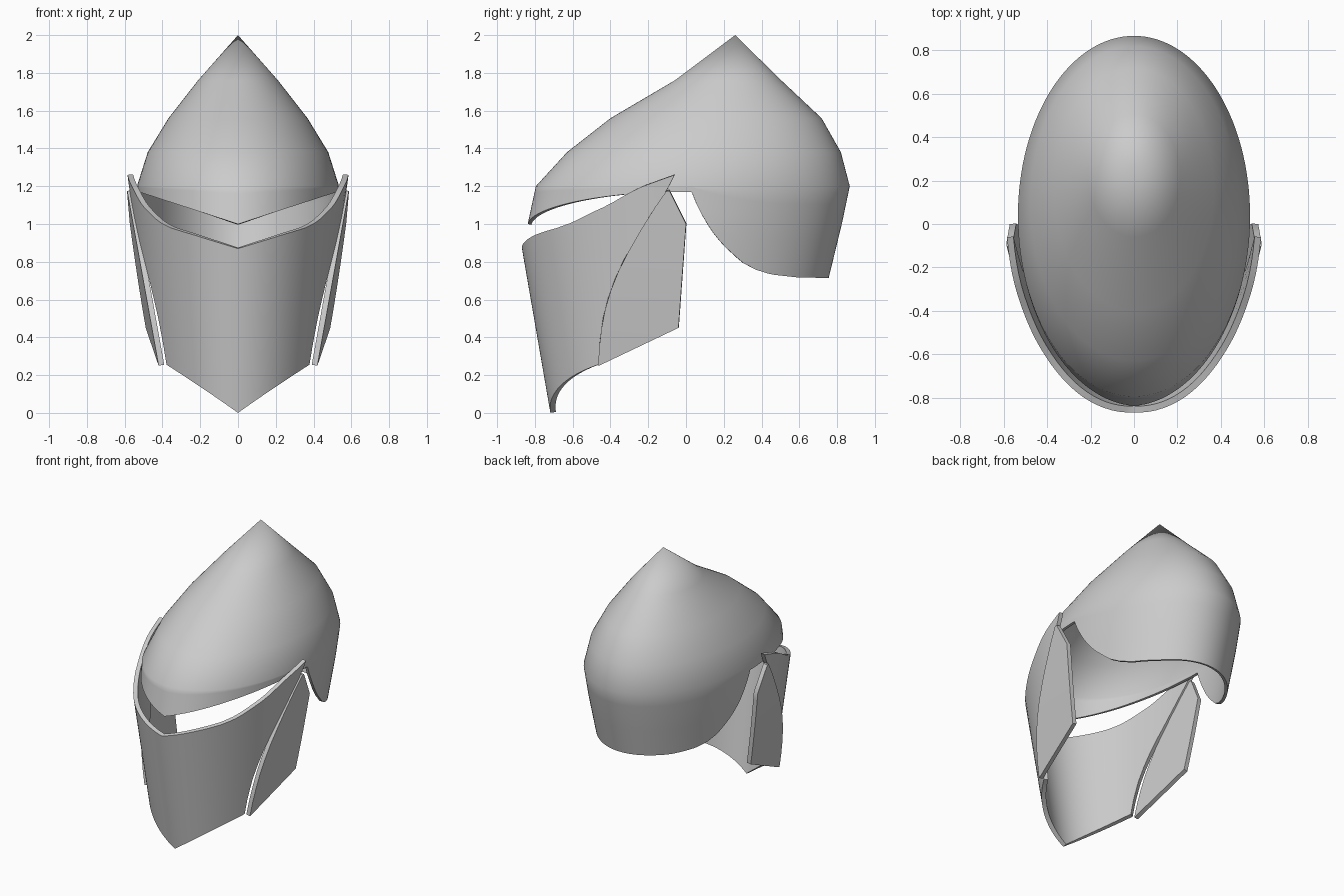
import bpy, bmesh
from math import sin, cos, acos, asin, pi, radians, degrees, sqrt

if "Cube" in bpy.data.objects:
    bpy.data.objects.remove(bpy.data.objects["Cube"])


def table(pts, t):
    """Piecewise linear lookup in a list of (key, value)."""
    if t <= pts[0][0]:
        return pts[0][1]
    for (a, va), (b, vb) in zip(pts, pts[1:]):
        if t <= b:
            return va + (vb - va) * (t - a) / (b - a)
    return pts[-1][1]


def sheet(name, rows, thickness):
    """Skin a grid of points, face it outward and thicken it inward."""
    bm = bmesh.new()
    grid = [[bm.verts.new(p) for p in row] for row in rows]
    for r0, r1 in zip(grid, grid[1:]):
        for i in range(len(r0) - 1):
            bm.faces.new((r0[i], r0[i + 1], r1[i + 1], r1[i]))
    bmesh.ops.remove_doubles(bm, verts=bm.verts, dist=0.0005)
    bm.normal_update()
    out = sum(f.calc_area() * (f.normal.x * f.calc_center_median().x
              + f.normal.y * f.calc_center_median().y) for f in bm.faces)
    if out < 0:
        bmesh.ops.reverse_faces(bm, faces=bm.faces)
    mesh = bpy.data.meshes.new(name)
    bm.to_mesh(mesh)
    bm.free()
    obj = bpy.data.objects.new(name, mesh)
    bpy.context.collection.objects.link(obj)
    bpy.ops.object.select_all(action='DESELECT')
    obj.select_set(True)
    bpy.context.view_layer.objects.active = obj
    mod = obj.modifiers.new("thickness", 'SOLIDIFY')
    mod.thickness, mod.offset = thickness, -1
    bpy.ops.object.modifier_apply(modifier=mod.name)
    bpy.ops.object.shade_smooth_by_angle(angle=radians(35))
    return obj


# Skull dome: elliptical rings (z, front y, back y, half width)
LEVELS = [(0.70, -0.87, 0.752, 0.50), (1.0, -0.838, 0.825, 0.527),
          (1.2, -0.795, 0.867, 0.535), (1.38, -0.63, 0.82, 0.478),
          (1.56, -0.40, 0.718, 0.368), (1.76, -0.06, 0.505, 0.212),
          (2.0, 0.26, 0.26, 0.0)]
FRONT = [(l[0], l[1]) for l in LEVELS]
BACK = [(l[0], l[2]) for l in LEVELS]
WIDTH = [(l[0], l[3]) for l in LEVELS]
NECK = [(0.03, 1.17), (0.06, 1.095), (0.1, 1.02), (0.15, 0.945), (0.2, 0.885),
        (0.3, 0.795), (0.37, 0.758), (0.45, 0.733), (0.6, 0.716), (0.755, 0.715)]


def dome_point(phi, z):
    f, b, w = table(FRONT, z), table(BACK, z), table(WIDTH, z)
    return (w * sin(phi), (f + b) / 2 - (b - f) / 2 * cos(phi), z)


def dome_rim(phi):
    z = 1.1
    for _ in range(40):
        x, y, _z = dome_point(phi, z)
        goal = table(NECK, y) if y > 0.03 else min(1.17, 1 + 0.17 * abs(x) / 0.525)
        z = (z + goal) / 2
    return z


SEG = 128
angles = [2 * pi * i / SEG for i in range(SEG + 1)]
rims = [dome_rim(a) for a in angles]
rows = [[dome_point(a, l[0]) for a in angles] for l in reversed(LEVELS[2:])]
for k in range(1, 6):
    rows.append([dome_point(a, 1.2 + (r - 1.2) * k / 5) for a, r in zip(angles, rims)])
sheet("skull_dome", rows, 0.02)

# Visor: flaring elliptical plate with pointed chin and swept side edges
EDGE = [(0.25, -0.465), (0.37, -0.458), (0.5, -0.44), (0.6, -0.415), (0.7, -0.38),
        (0.8, -0.335), (0.95, -0.25), (1.08, -0.17), (1.18, -0.1), (1.26, -0.06)]
TOP = [(0, 0.87), (25, 0.942), (40, 0.98), (48, 1.01), (63, 1.1), (74, 1.19), (86.3, 1.26)]


def flare(z):
    return 0.83 + 0.2 * z


def edge_angle(z):
    return acos(-table(EDGE, z) / (0.865 * flare(z)))


low = edge_angle(0.255)
rows = []
for j in range(21):
    v = j / 20
    row = []
    for i in range(-24, 25):
        t = i / 24
        th = t * edge_angle(0.255 + 1.005 * v)
        bottom = 0.255 * sin(abs(t) * low) / sin(low)
        top = table(TOP, abs(t) * 86.3)
        z = bottom + (top - bottom) * v
        s = flare(z)
        row.append((0.542 * s * sin(th), -0.865 * s * cos(th), z))
    rows.append(row)
sheet("visor", rows, 0.03)

# Cheek plates: tilted flat plates behind the visor's side edges
REAR = [(0.25, -0.46), (0.45, -0.04), (1.0, 0.0), (1.18, -0.09)]
for side, label in ((1, "right"), (-1, "left")):
    rows = []
    for z in (0.25, 0.35, 0.45, 0.55, 0.65, 0.75, 0.85, 0.95, 1.0, 1.09, 1.175):
        front, rear = table(EDGE, z), table(REAR, z)
        x = 0.42 + 0.18 * (z - 0.25)
        rows.append([(side * x, front, z),
                     (side * (x + 0.08 * (rear - front)), rear, z)])
    sheet("cheek_plate_" + label, rows, 0.03)
